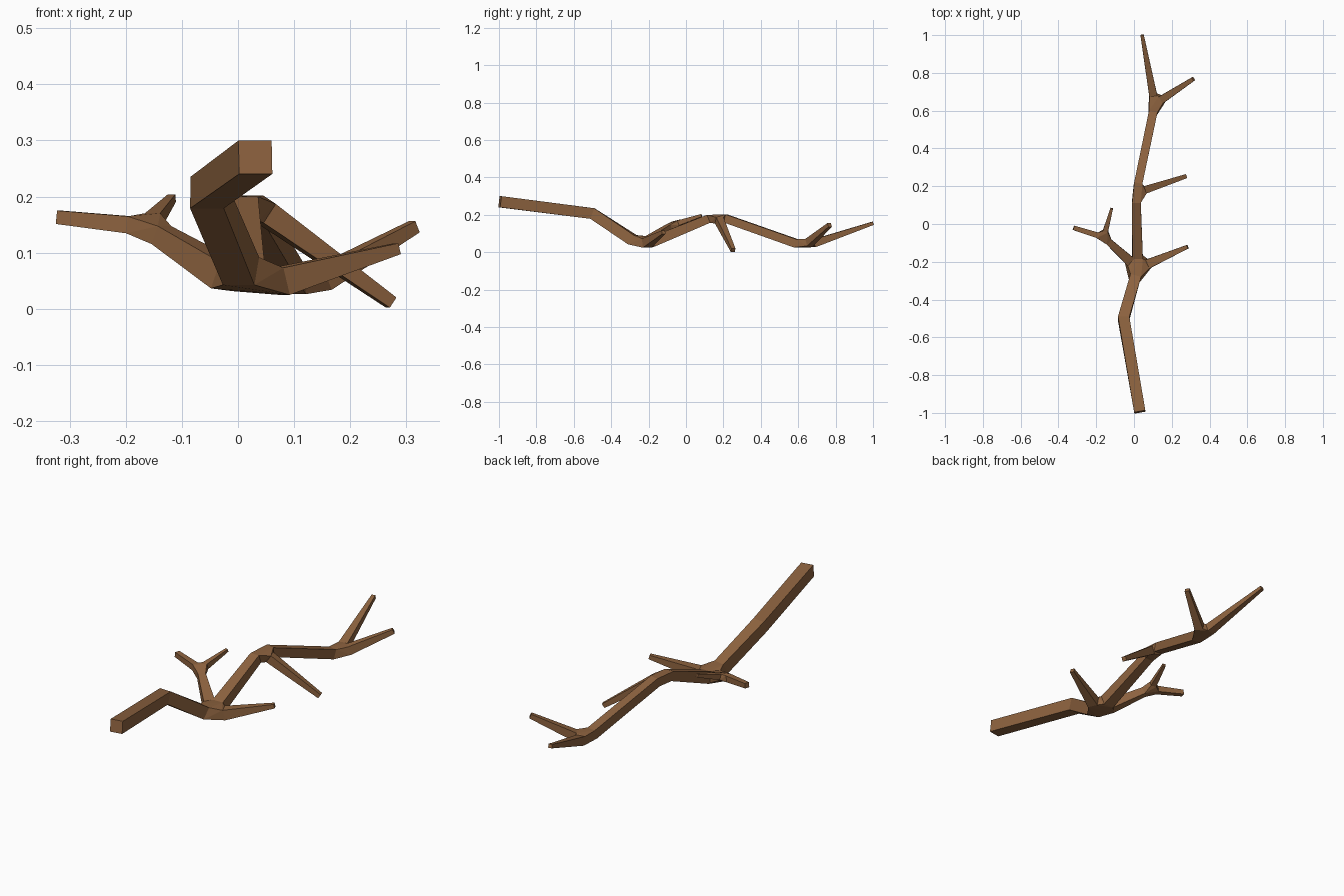
import bpy, bmesh
from mathutils import Vector

if "Cube" in bpy.data.objects:
    bpy.data.objects.remove(bpy.data.objects["Cube"])

# Skeleton nodes: position and half-thickness
nodes = {
    "butt":      ((0.031, -0.995, 0.270), 0.030),
    "bend":      ((-0.055, -0.50, 0.207), 0.030),
    "fork_a":    ((0.020, -0.235, 0.033), 0.029),
    "right":     ((0.284, -0.120, 0.107), 0.010),
    "fork_c":    ((-0.160, -0.070, 0.146), 0.016),
    "left":      ((-0.320, -0.020, 0.163), 0.012),
    "left_twig": ((-0.118, 0.083, 0.197), 0.007),
    "fork_d":    ((0.012, 0.165, 0.197), 0.022),
    "side":      ((0.273, 0.252, 0.011), 0.011),
    "fork_e":    ((0.110, 0.635, 0.031), 0.023),
    "twig":      ((0.314, 0.768, 0.146), 0.011),
    "tip":       ((0.043, 1.000, 0.155), 0.009),
}
edges = [("butt", "bend"), ("bend", "fork_a"), ("fork_a", "right"),
         ("fork_a", "fork_c"), ("fork_c", "left"), ("fork_c", "left_twig"),
         ("fork_a", "fork_d"), ("fork_d", "side"), ("fork_d", "fork_e"),
         ("fork_e", "twig"), ("fork_e", "tip")]
pos = {k: Vector(v[0]) for k, v in nodes.items()}
rad = {k: v[1] for k, v in nodes.items()}
links = {k: [e for e in edges if k in e] for k in nodes}

bm = bmesh.new()


def ring(centre, direction, r):
    """Square cross-section facing along the limb."""
    d = direction.normalized()
    side = d.cross(Vector((0, 0, 1))).normalized()
    up = side.cross(d)
    return [bm.verts.new(centre + side * (r * a) + up * (r * b))
            for a, b in ((-1, -1), (1, -1), (1, 1), (-1, 1))]


bend_rings = {}
fork_rings = {k: [] for k in nodes}


def end_ring(node, a, b):
    """Cross-section of limb a-b at one of its ends."""
    d = (pos[b] - pos[a]).normalized()
    count = len(links[node])
    if count == 1:
        return ring(pos[node], d, rad[node])
    if count == 2:
        if node not in bend_rings:
            mean = sum(((pos[q] - pos[p]).normalized() for p, q in links[node]), Vector())
            bend_rings[node] = ring(pos[node], mean, rad[node])
        return bend_rings[node]
    other = b if node == a else a
    t = 2.2 * rad[node] / (pos[b] - pos[a]).length
    verts = ring(pos[node].lerp(pos[other], t), d,
                 rad[node] + (rad[other] - rad[node]) * t)
    fork_rings[node].append(verts)
    return verts


# Square limbs
for a, b in edges:
    ra, rb = end_ring(a, a, b), end_ring(b, a, b)
    for i in range(4):
        j = (i + 1) % 4
        bm.faces.new((ra[i], ra[j], rb[j], rb[i]))
    for node, verts in ((a, ra), (b, rb)):
        if len(links[node]) == 1:
            bm.faces.new(verts)

# Forks: hull over the limb ends, opened where the limbs join
for node, rings in fork_rings.items():
    if not rings:
        continue
    hull = bmesh.new()
    source = [v for r in rings for v in r]
    copies = [hull.verts.new(v.co) for v in source]
    back = dict(zip(copies, source))
    bmesh.ops.convex_hull(hull, input=copies)
    used = {back[v] for f in hull.faces for v in f.verts}
    for f in hull.faces:
        vs = [back[v] for v in f.verts]
        inside = any(all(v in r for v in vs) and all(v in used for v in r) for r in rings)
        if not inside and not bm.faces.get(vs):
            bm.faces.new(vs)
    hull.free()

bmesh.ops.recalc_face_normals(bm, faces=bm.faces)
mesh = bpy.data.meshes.new("branch")
bm.to_mesh(mesh)
bm.free()
branch = bpy.data.objects.new("branch", mesh)
bpy.context.collection.objects.link(branch)

# Bark colour
bark = bpy.data.materials.new("bark")
bark.diffuse_color = (0.27, 0.125, 0.05, 1)
bark.use_nodes = True
bark.node_tree.nodes["Principled BSDF"].inputs["Base Color"].default_value = bark.diffuse_color
mesh.materials.append(bark)
